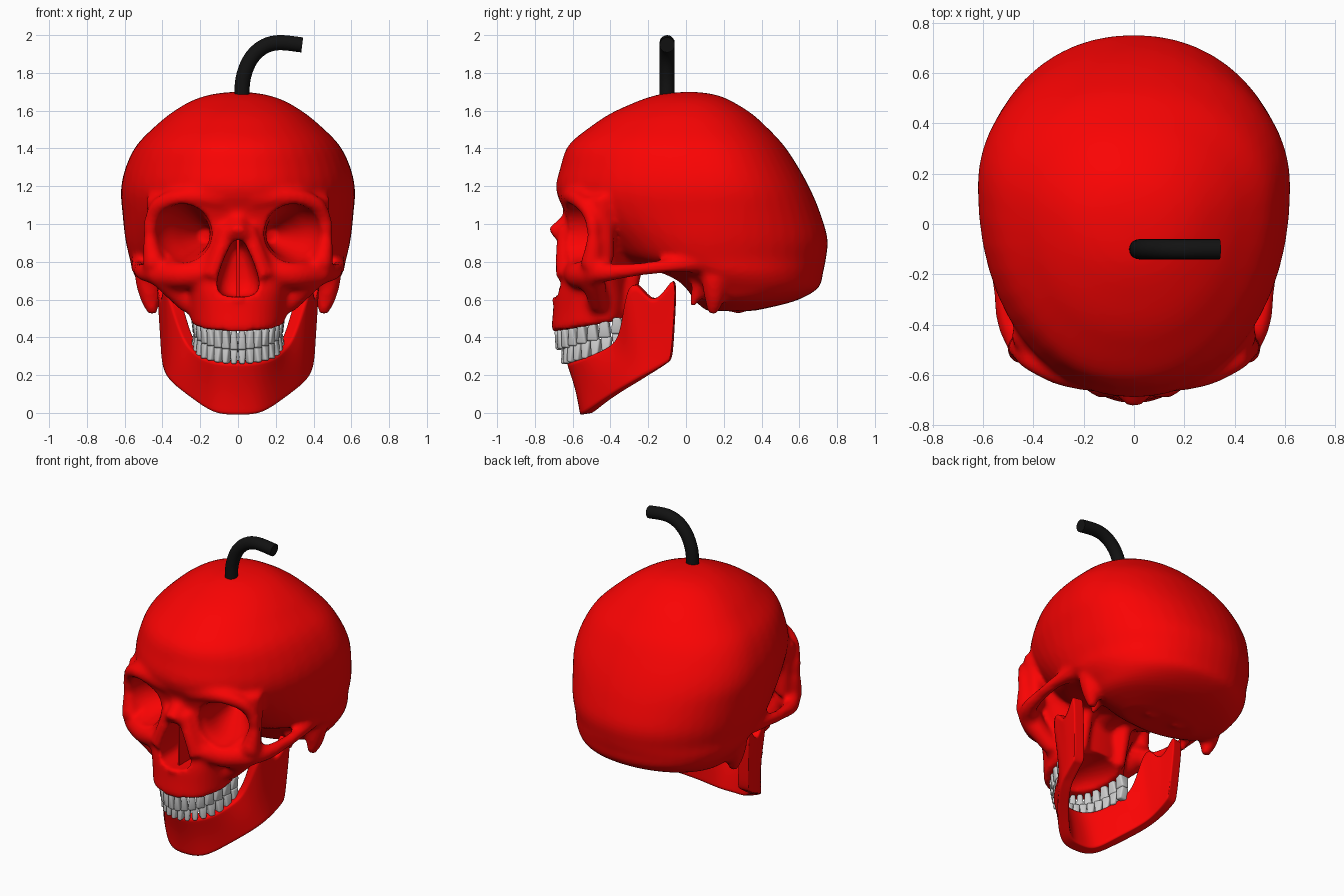
import bpy, bmesh, math
from mathutils import Vector, Matrix


def material(name, rgb):
    m = bpy.data.materials.new(name)
    m.diffuse_color = (*rgb, 1)
    return m


red = material("red", (0.96, 0.001, 0.001))
black = material("black", (0.006, 0.006, 0.006))


def spline(rows, k=5):
    """Catmull-Rom through tuples of any length."""
    rows = [Vector(r) for r in rows]
    ext = [rows[0]] + rows + [rows[-1]]
    out = []
    for i in range(len(rows) - 1):
        a, b, c, d = ext[i:i + 4]
        for j in range(k):
            t = j / k
            out.append(0.5 * (2 * b + (c - a) * t + (2 * a - 5 * b + 4 * c - d) * t * t
                              + (3 * b - a - 3 * c + d) * t ** 3))
    return out + [rows[-1]]


def skin(bm, rings):
    rings = [[bm.verts.new(p) for p in r] for r in rings]
    n = len(rings[0])
    for a, b in zip(rings, rings[1:]):
        for i in range(n):
            bm.faces.new((a[i], a[(i + 1) % n], b[(i + 1) % n], b[i]))
    bm.faces.new(rings[0])
    bm.faces.new(rings[-1])


def loft(bm, levels, p=1.0, tilt=0.0, n=48):
    """Egg-shaped horizontal rings: z, front y, back y, half width, y of widest point."""
    rings = []
    for z, yf, yb, w, c in spline(levels):
        ring = []
        for i in range(n):
            s, k = math.sin(math.tau * i / n), math.cos(math.tau * i / n)
            x = w * math.copysign(abs(s) ** p, s)
            y = c + ((yb - c) if k > 0 else (c - yf)) * math.copysign(abs(k) ** p, k)
            ring.append((x, y, z + tilt * (y + 0.7)))
        rings.append(ring)
    skin(bm, rings)


def tube(bm, path, mirror=True, n=16):
    """Round limb along points (x, y, z, radius)."""
    pts = spline(path)
    for side in ((1, -1) if mirror else (1,)):
        rings = []
        for i, q in enumerate(pts):
            d = pts[min(i + 1, len(pts) - 1)] - pts[max(i - 1, 0)]
            rot = d.to_3d().to_track_quat('Z', 'Y')
            ring = []
            for j in range(n):
                a = math.tau * j / n
                v = q.to_3d() + rot @ Vector((math.cos(a), math.sin(a), 0)) * q[3]
                ring.append((v.x * side, v.y, v.z))
            rings.append(ring)
        skin(bm, rings)


def finish(bm, name, mat=None, sharp=None):
    bmesh.ops.recalc_face_normals(bm, faces=bm.faces)
    me = bpy.data.meshes.new(name)
    bm.to_mesh(me)
    bm.free()
    me.shade_smooth()
    if sharp:
        me.set_sharp_from_angle(angle=math.radians(sharp))
    if mat:
        me.materials.append(mat)
    ob = bpy.data.objects.new(name, me)
    bpy.context.collection.objects.link(ob)
    return ob


# braincase
bm = bmesh.new()
loft(bm, [(1.70, 0.0, 0.04, 0.02, 0.02), (1.69, -0.12, 0.13, 0.12, 0.02),
          (1.67, -0.20, 0.20, 0.20, 0.02), (1.64, -0.28, 0.26, 0.27, 0.03),
          (1.59, -0.39, 0.34, 0.35, 0.04), (1.53, -0.485, 0.41, 0.425, 0.06),
          (1.42, -0.62, 0.515, 0.535, 0.10), (1.30, -0.665, 0.595, 0.595, 0.13),
          (1.18, -0.688, 0.66, 0.62, 0.15), (1.06, -0.63, 0.71, 0.612, 0.15),
          (0.92, -0.48, 0.75, 0.597, 0.14), (0.81, -0.34, 0.74, 0.572, 0.15),
          (0.74, -0.10, 0.725, 0.555, 0.2), (0.66, 0.0, 0.70, 0.50, 0.25),
          (0.59, 0.05, 0.57, 0.43, 0.25), (0.54, 0.11, 0.36, 0.25, 0.24)], p=0.95)
# upper jaw and middle face
loft(bm, [(0.43, -0.715, -0.32, 0.25, -0.43), (0.53, -0.705, -0.30, 0.26, -0.43),
          (0.63, -0.695, -0.30, 0.28, -0.43), (0.74, -0.655, -0.28, 0.33, -0.45),
          (0.86, -0.63, -0.26, 0.39, -0.45), (1.0, -0.63, -0.26, 0.42, -0.45),
          (1.10, -0.66, -0.30, 0.43, -0.45)], p=0.9, tilt=0.17)
# nasal bones, aperture sides and spine
tube(bm, [(0, -0.58, 1.08, 0.06), (0, -0.62, 1.01, 0.05), (0, -0.705, 0.94, 0.05)], False)
tube(bm, [(0.05, -0.63, 0.98, 0.05), (0.09, -0.64, 0.86, 0.05), (0.14, -0.63, 0.72, 0.06)])
tube(bm, [(0, -0.64, 0.60, 0.035), (0, -0.735, 0.635, 0.018)], False)
# brow, outer eye rim and wall, cheek
tube(bm, [(0.08, -0.625, 1.13, 0.05), (0.27, -0.605, 1.145, 0.045),
          (0.40, -0.545, 1.11, 0.045), (0.455, -0.50, 1.03, 0.04),
          (0.465, -0.49, 0.91, 0.04), (0.44, -0.50, 0.78, 0.065)])
tube(bm, [(0.43, -0.45, 1.15, 0.06), (0.425, -0.43, 0.98, 0.05), (0.415, -0.43, 0.80, 0.05)])
tube(bm, [(0.17, -0.59, 0.74, 0.065), (0.30, -0.555, 0.73, 0.075), (0.43, -0.475, 0.735, 0.07)])
tube(bm, [(0.38, -0.49, 0.70, 0.065), (0.25, -0.46, 0.56, 0.05)])
# cheek arch
tube(bm, [(0.43, -0.48, 0.745, 0.07), (0.495, -0.40, 0.745, 0.048), (0.525, -0.25, 0.76, 0.037),
          (0.53, -0.08, 0.78, 0.04), (0.50, 0.08, 0.80, 0.06)])
# skull base: mastoids, styloids, sphenoid, pterygoids, condyles
tube(bm, [(0.48, 0.15, 0.72, 0.07), (0.465, 0.15, 0.61, 0.055), (0.45, 0.14, 0.52, 0.025)])
tube(bm, [(0.36, 0.08, 0.68, 0.05), (0.35, 0.03, 0.56, 0.018)])
tube(bm, [(0, -0.40, 0.83, 0.12), (0, -0.12, 0.86, 0.12), (0, 0.15, 0.72, 0.12)], False)
tube(bm, [(0.15, -0.27, 0.80, 0.05), (0.15, -0.31, 0.52, 0.03)])
tube(bm, [(0.11, 0.18, 0.62, 0.05), (0.10, 0.30, 0.545, 0.035)])
skull = finish(bm, "skull")

# cutters: eye sockets, nose opening, palate
bm = bmesh.new()
tube(bm, [(0.295, -0.85, 0.95, 0.158), (0.295, -0.62, 0.95, 0.158), (0.285, -0.52, 0.95, 0.145),
          (0.235, -0.40, 0.945, 0.10), (0.17, -0.25, 0.94, 0.04)], n=28)
loft(bm, [(0.615, -0.9, -0.45, 0.05, -0.6), (0.64, -0.9, -0.42, 0.10, -0.6),
          (0.70, -0.9, -0.40, 0.11, -0.6), (0.79, -0.9, -0.40, 0.085, -0.6),
          (0.87, -0.9, -0.42, 0.05, -0.6), (0.915, -0.9, -0.5, 0.025, -0.6)], p=0.6)
bmesh.ops.create_uvsphere(bm, u_segments=24, v_segments=16, radius=1,
                          matrix=Matrix.Translation((0, -0.36, 0.44)) @ Matrix.Diagonal((0.17, 0.26, 0.12, 1)))
cutter = finish(bm, "opening_cutter")
cutter.hide_render = True
cutter.hide_viewport = True


def fuse(ob, voxel, repeat):
    r = ob.modifiers.new("fuse", 'REMESH')
    r.mode = 'VOXEL'
    r.voxel_size = voxel
    r.use_smooth_shade = True
    s = ob.modifiers.new("soften", 'SMOOTH')
    s.factor = 0.5
    s.iterations = repeat


fuse(skull, 0.016, 7)
cut = skull.modifiers.new("openings", 'BOOLEAN')
cut.operation = 'DIFFERENCE'
cut.object = cutter
fuse(skull, 0.014, 2)
baked = bpy.data.meshes.new_from_object(
    skull.evaluated_get(bpy.context.evaluated_depsgraph_get()))
skull.modifiers.clear()
skull.data = baked
baked.materials.clear()
baked.materials.append(red)
baked.shade_smooth()

# thin wall inside the nose
bm = bmesh.new()
bmesh.ops.create_cube(bm, size=1, matrix=Matrix.Translation((0, -0.51, 0.76)) @ Matrix.Diagonal((0.014, 0.24, 0.32, 1)))
finish(bm, "nasal_septum", red, 30)

# lower jaw: columns of bottom, middle, top points from chin to hinge
cols = [((0, -0.53, -0.005), (0, -0.555, 0.13), (0, -0.605, 0.27)),
        ((0.11, -0.52, -0.005), (0.10, -0.54, 0.13), (0.10, -0.585, 0.275)),
        ((0.20, -0.43, 0.065), (0.19, -0.46, 0.17), (0.175, -0.51, 0.295)),
        ((0.295, -0.32, 0.135), (0.26, -0.37, 0.24), (0.22, -0.41, 0.335)),
        ((0.335, -0.25, 0.175), (0.305, -0.30, 0.29), (0.27, -0.325, 0.39)),
        ((0.35, -0.21, 0.20), (0.335, -0.25, 0.35), (0.35, -0.315, 0.66)),
        ((0.355, -0.18, 0.215), (0.35, -0.21, 0.38), (0.36, -0.255, 0.70)),
        ((0.365, -0.13, 0.245), (0.365, -0.15, 0.40), (0.375, -0.18, 0.575)),
        ((0.367, -0.10, 0.265), (0.372, -0.105, 0.42), (0.39, -0.105, 0.65)),
        ((0.37, -0.075, 0.28), (0.38, -0.065, 0.43), (0.40, -0.045, 0.75))]
full = [[(-x, y, z) for x, y, z in c] for c in reversed(cols[1:])] + cols
bm = bmesh.new()
grid = [[bm.verts.new(p) for p in c] for c in full]
for a, b in zip(grid, grid[1:]):
    for i in range(2):
        bm.faces.new((a[i], b[i], b[i + 1], a[i + 1]))
jaw = finish(bm, "lower_jaw", red)
sol = jaw.modifiers.new("thickness", 'SOLIDIFY')
sol.thickness = 0.07
sol.offset = 0
sol.edge_crease_outer = sol.edge_crease_inner = 0.6
sub = jaw.modifiers.new("round", 'SUBSURF')
sub.levels = sub.render_levels = 3


# teeth along an elliptical arch
def teeth(name, front, z0, rise, up, count=16):
    bm = bmesh.new()
    a, b = 0.212, -0.335 - front
    dt = math.radians(170) / (count - 1)
    for i in range(count):
        t = (i - (count - 1) / 2) * dt
        u = abs(t) / (math.pi / 2)
        tx, ty = a * math.cos(t), b * math.sin(t)
        size = Vector((math.hypot(tx, ty) * dt * 1.02, 0.05 + 0.025 * u, 0.105 - 0.02 * u))
        m = (Matrix.Translation((a * math.sin(t), -0.335 - b * math.cos(t), z0 + rise * u * u))
             @ Matrix.Rotation(math.atan2(ty, tx), 4, 'Z') @ Matrix.Diagonal((*size, 1)))
        vs = bmesh.ops.create_cube(bm, size=1)["verts"]
        for v in vs:
            if v.co.z * up > 0:
                v.co.x *= 0.65
            else:
                v.co.y *= 0.7
            v.co = m @ v.co
    ob = finish(bm, name)
    s = ob.modifiers.new("round", 'BEVEL')
    s.width = 0.011
    s.segments = 3
    s.limit_method = 'NONE'


teeth("upper_teeth", -0.672, 0.385, 0.085, 1)
teeth("lower_teeth", -0.638, 0.31, 0.075, -1)

# stem
bm = bmesh.new()
tube(bm, [(0.02, -0.10, 1.66, 0.04), (0.027, -0.10, 1.77, 0.04), (0.065, -0.10, 1.87, 0.04),
          (0.13, -0.10, 1.935, 0.04), (0.215, -0.10, 1.96, 0.04), (0.34, -0.10, 1.948, 0.04)], False, 20)
finish(bm, "stem", black, 40)
